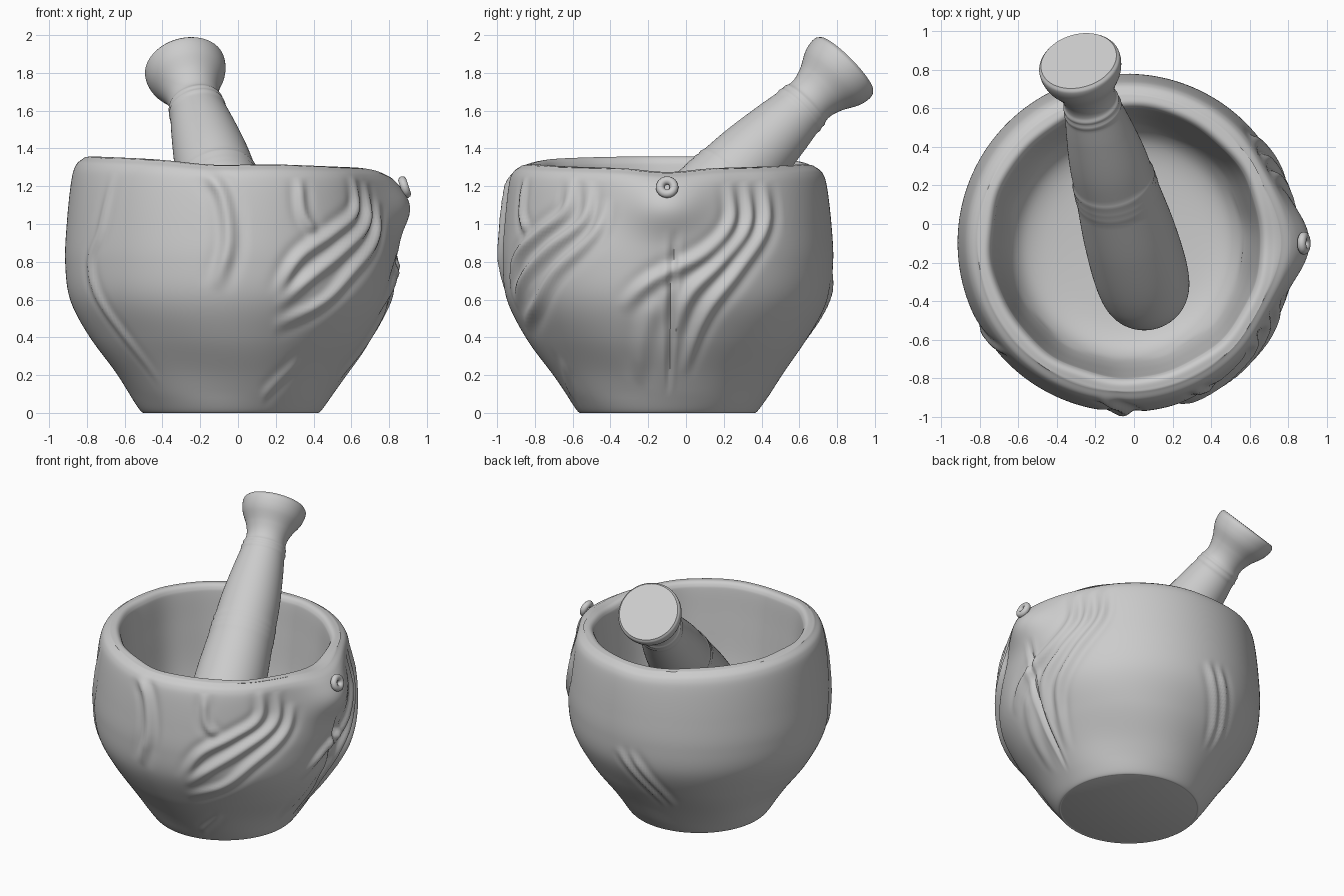
import bpy, bmesh, math
from mathutils import Vector

default_cube = bpy.data.objects.get("Cube")
if default_cube:
    bpy.data.objects.remove(default_cube)

stone = bpy.data.materials.new("grey stone")
stone.use_nodes = True
stone.diffuse_color = (0.6, 0.6, 0.6, 1)
stone.node_tree.nodes["Principled BSDF"].inputs["Base Color"].default_value = (0.6, 0.6, 0.6, 1)

CENTRE = Vector((-0.038, -0.098, 0))
RADIUS = 0.875


def smooth_path(points, steps):
    """Catmull-Rom curve through 2D points."""
    pts = [Vector(p) for p in points]
    pts = [pts[0] * 2 - pts[1]] + pts + [pts[-1] * 2 - pts[-2]]
    out = []
    for a, b, c, d in zip(pts, pts[1:], pts[2:], pts[3:]):
        for i in range(steps):
            t = i / steps
            out.append(0.5 * (2 * b + (c - a) * t + (2 * a - 5 * b + 4 * c - d) * t * t
                              + (3 * b - a - 3 * c + d) * t ** 3))
    return out + [pts[-2]]


def revolve(name, profile, sides, place):
    """Lathe (radius, height) points, each vertex moved by place(angle, r, h, row)."""
    bm = bmesh.new()
    rings = []
    for row, (r, h) in enumerate(profile):
        rings.append([bm.verts.new(place(2 * math.pi * i / sides, r, h, row))
                      for i in range(sides)])
    for low, high in zip(rings, rings[1:]):
        for i in range(sides):
            j = (i + 1) % sides
            bm.faces.new((low[i], low[j], high[j], high[i]))
    bm.faces.new(rings[0][::-1])
    bm.faces.new(rings[-1])
    bmesh.ops.recalc_face_normals(bm, faces=bm.faces)
    mesh = bpy.data.meshes.new(name)
    bm.to_mesh(mesh)
    bm.free()
    ob = bpy.data.objects.new(name, mesh)
    bpy.context.collection.objects.link(ob)
    finish(ob)


def finish(ob):
    ob.data.materials.append(stone)
    bpy.ops.object.select_all(action='DESELECT')
    ob.select_set(True)
    bpy.context.view_layer.objects.active = ob
    bpy.ops.object.shade_smooth_by_angle(angle=math.radians(50))


# Carved ridges and cracks, unrolled around the wall as (arc, height)
carvings = []


def carve(facing, offset, points, depth, width):
    path = [(RADIUS * (facing + math.asin(max(-1, min(1, (u - offset) / RADIUS)))), z)
            for u, z in points]
    path = smooth_path(path, 5)
    xs = [p.x for p in path]
    zs = [p.y for p in path]
    pad = width * 3
    box = (min(xs) - pad, max(xs) + pad, min(zs) - pad, max(zs) + pad)
    carvings.append((path, box, depth, width))


def side(points, depth=0.023, width=0.034):
    carve(0, CENTRE.y, points, depth, width)


def front(points, depth=0.023, width=0.032):
    carve(-math.pi / 2, CENTRE.x, points, depth, width)


# flowing ridges on the spout side
side([(0.25, 1.25), (0.25, 1.02), (0.1, 0.84), (-0.18, 0.7), (-0.36, 0.54)])
side([(0.34, 1.25), (0.34, 1.0), (0.19, 0.8), (0.02, 0.62), (-0.05, 0.4)])
side([(0.44, 1.25), (0.43, 1.0), (0.28, 0.76), (0.12, 0.52), (0.02, 0.2)])
side([(-0.15, 0.6), (-0.24, 0.42), (-0.33, 0.15)], 0.012, 0.05)
side([(-0.06, 0.98), (-0.08, 0.55), (-0.09, 0.1)], -0.02, 0.02)
# flowing ridges on the front
front([(0.65, 1.28), (0.64, 1.08), (0.5, 0.95), (0.32, 0.82), (0.2, 0.6)])
front([(0.72, 1.25), (0.71, 1.03), (0.56, 0.86), (0.38, 0.71), (0.21, 0.56)])
front([(0.77, 1.15), (0.74, 0.94), (0.6, 0.74), (0.45, 0.57), (0.2, 0.45)])
front([(0.34, 1.26), (0.35, 1.06), (0.42, 0.95)], 0.016, 0.028)
front([(0.22, 0.07), (0.45, 0.28)], 0.008)
front([(-0.18, 1.3), (-0.08, 1.15), (-0.05, 0.9), (-0.12, 0.65)], 0.024, 0.036)
front([(-0.68, 1.25), (-0.73, 0.97), (-0.78, 0.72), (-0.6, 0.15)], 0.012, 0.03)
# twin scar at the back
for shift in (0, 0.09):
    carve(math.radians(97), 0, [(-0.16 + shift, 0.74), (-0.01 + shift, 0.5), (0.13 + shift, 0.28)],
          0.018, 0.03)


def carving_height(angle, z):
    total = 0
    for path, (x0, x1, z0, z1), depth, width in carvings:
        if not z0 < z < z1:
            continue
        for turn in (-2 * math.pi, 0, 2 * math.pi):
            x = RADIUS * (angle + turn)
            if not x0 < x < x1:
                continue
            p = Vector((x, z))
            best, along = 9, 0
            for i, (a, b) in enumerate(zip(path, path[1:])):
                d = b - a
                t = max(0, min(1, (p - a).dot(d) / d.length_squared))
                gap = (p - a - d * t).length
                if gap < best:
                    best, along = gap, (i + t) / (len(path) - 1)
            # soft crest with a shallow trough beside it, fading at both ends
            q = best / width
            taper = min(1, 6 * along * (1 - along))
            total += depth * taper * (math.exp(-q * q) - 0.4 * math.exp(-(q - 1.7) ** 2))
    return total


def bump(x, middle, spread):
    return math.exp(-((x - middle) / spread) ** 2)


# Mortar bowl: outer wall, rounded rim, inner wall and floor
outer = smooth_path([(0.45, 0), (0.485, 0.02), (0.605, 0.2), (0.747, 0.4), (0.85, 0.6),
                     (0.877, 0.8), (0.868, 1.0), (0.845, 1.2), (0.82, 1.28), (0.775, 1.317)], 10)
inner = smooth_path([(0.77, 1.319), (0.73, 1.322), (0.705, 1.3), (0.694, 1.25), (0.675, 1.05),
                     (0.64, 0.75), (0.585, 0.57), (0.46, 0.485), (0.2, 0.46), (0.02, 0.46)], 6)


def bowl_point(angle, r, h, row):
    turn = (angle + math.pi) % (2 * math.pi) - math.pi
    spout = bump(turn, 0, 0.23)
    if row < len(outer):
        fade = min(1, h / 0.1) * min(1, max(0, (1.33 - h) / 0.08))
        r += fade * carving_height(angle, h)
        r += 0.092 * spout * bump(h, 1.12, 0.17)
        r -= 0.02 * (bump(turn, 0.5, 0.2) + bump(turn, -0.5, 0.2)) * bump(h, 1.15, 0.2)
        r += 0.006 * fade * math.sin(5 * angle + 7 * h) * bump(h, 0.25, 0.25)
        r -= 0.015 * fade * spout * bump(h, 0.6, 0.2)
    elif h > 0.6:
        r += 0.003 * math.sin(9 * angle + 2 * h) + 0.002 * math.sin(14 * angle)
        r -= 0.008 * spout
    # uneven rim, dipping at the spout and at front and back
    lift = max(0, (h - 0.9) / 0.42)
    h += lift * (0.004 - 0.031 * math.cos(angle) - 0.02 * spout
                 - 0.017 * bump(abs(turn), 1.7, 0.3))
    return CENTRE + Vector((r * math.cos(angle), r * math.sin(angle), h))


revolve("mortar_bowl", outer + inner, 320, bowl_point)

# Small hollow knob on the spout
bpy.ops.mesh.primitive_torus_add(major_radius=0.037, minor_radius=0.023, major_segments=24,
                                 minor_segments=10, location=(0.882, -0.1, 1.195),
                                 rotation=(0, math.radians(72), 0))
knob = bpy.context.object
knob.name = "spout_knob"
finish(knob)

# Pestle, turned along a leaning axis from cap to rounded tip
shaft = smooth_path([(0.2, 0.004), (0.214, 0.025), (0.213, 0.065), (0.198, 0.115), (0.158, 0.19),
                     (0.137, 0.26), (0.142, 0.33), (0.17, 0.5), (0.199, 0.72), (0.214, 0.95),
                     (0.24, 1.3), (0.243, 1.61), (0.21, 1.78), (0.12, 1.88), (0.01, 1.91)], 14)
axis = Vector((0.213, -0.728, -0.72)).normalized()
across = axis.cross(Vector((0, 0, 1))).normalized()
upward = across.cross(axis)
CAP = Vector((-0.288, 0.85, 1.847))


def pestle_point(angle, r, h, row):
    # turned rings at the neck and the middle
    for ring in (0.32, 0.355, 0.89, 0.935, 0.98):
        r += 0.007 * bump(h, ring, 0.014)
    return CAP + axis * h + (across * math.cos(angle) + upward * math.sin(angle)) * r


revolve("pestle", shaft, 96, pestle_point)
